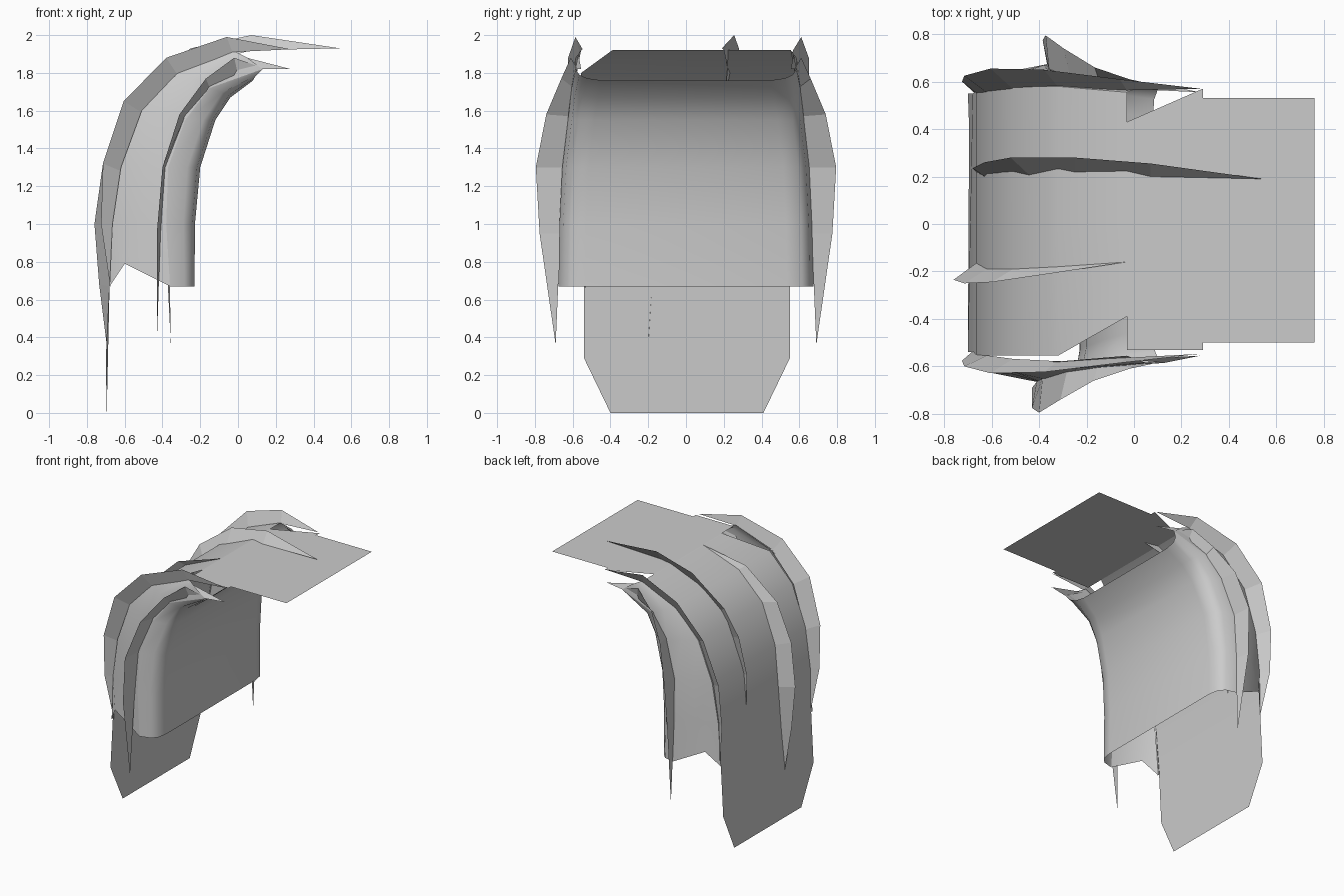
import bpy, math

if "Cube" in bpy.data.objects:
    bpy.data.objects.remove(bpy.data.objects["Cube"])


def make(name, verts, faces, smooth=None):
    me = bpy.data.meshes.new(name)
    me.from_pydata(verts, [], faces)
    me.update()
    ob = bpy.data.objects.new(name, me)
    bpy.context.collection.objects.link(ob)
    if smooth:
        bpy.ops.object.select_all(action='DESELECT')
        ob.select_set(True)
        bpy.context.view_layer.objects.active = ob
        bpy.ops.object.shade_smooth_by_angle(angle=math.radians(smooth))
    return ob


def loft(name, rows, smooth=None):
    n = len(rows[0])
    faces = [(r * n + c, r * n + c + 1, (r + 1) * n + c + 1, (r + 1) * n + c)
             for r in range(len(rows) - 1) for c in range(n - 1)]
    return make(name, [p for row in rows for p in row], faces, smooth)


# shared side profiles (x, z), from bottom to top
outer = [(-.68, .67), (-.665, 1), (-.62, 1.3), (-.51, 1.6), (-.32, 1.8), (-.03, 1.92)]
inner = [(-.23, .67), (-.228, 1), (-.2, 1.3), (-.12, 1.55), (-.04, 1.67), (.08, 1.76)]
rim = [(-.36, .67), (-.38, 1), (-.37, 1.3), (-.28, 1.55), (-.15, 1.72), (.13, 1.82)]
width = [.675, .67, .655, .625, .605, .585]
outer_w = [.55, .56, .57, .58, .58, .555]

# outer curved shell, with one clipped corner at the top
rows = []
for i, ((x, z), w) in enumerate(zip(outer, outer_w)):
    left = -.39 if i == 5 else -.555
    rows.append([(x, left, z), (x, 0, z), (x, w, z)])
loft("outer_shell", rows, 40)

# hanging back panel and flat top panel
make("back_panel", [(-.695, -.4, 0), (-.695, .41, 0), (-.7, .55, .29), (-.68, .55, .67),
                    (-.68, -.54, .67), (-.7, -.54, .29)], [range(6)], 40)
make("top_panel", [(-.03, -.53, 1.92), (.29, -.53, 1.92), (.29, -.5, 1.92), (.76, -.5, 1.92),
                   (.76, .53, 1.92), (.29, .53, 1.92), (.29, .57, 1.92), (-.03, .43, 1.92)],
     [range(8)])

# inner curved shell with rounded side corners
rows = []
for (x, z), (rx, rz), w in zip(inner, rim, width):
    half = [(x, w - .14, z), (x + (rx - x) * .1, w - .06, z + (rz - z) * .2),
            (x + (rx - x) * .4, w - .02, z + (rz - z) * .5), (rx, w, rz)]
    rows.append([(a, -b, c) for a, b, c in reversed(half)] + half)
loft("inner_shell", rows, 50)

# side walls joining the two shells, with a small tip at the top
for s, side in ((-1, "front"), (1, "rear")):
    rows = []
    for i in range(6):
        (ox, oz), (rx, rz) = outer[i], rim[i]
        mid = (-.6, .79) if i == 0 else ((ox + rx) / 2, (oz + rz) / 2 + .01)
        ym = (width[i] + outer_w[i]) / 2 + .015
        rows.append([(rx, s * width[i], rz), (mid[0], s * ym, mid[1]), (ox, s * outer_w[i], oz)])
    loft(side + "_side_wall", rows, 50)
    make(side + "_side_tip", [(-.03, s * .57, 1.9), (.13, s * .585, 1.82), (.28, s * .555, 1.82)],
         [(0, 1, 2)])


def fin(name, crest, base):
    # crest and base share both pointed ends
    n = len(crest)
    v = crest + base
    f = [(0, 1, n)] + [(i, i + 1, n + i, n + i - 1) for i in range(1, n - 2)]
    f.append((n - 2, n - 1, 2 * n - 3))
    return make(name, v, f)


# fins along both edges of the outer shell
edge_crest = [(-.675, .555, .66), (-.725, .6, 1), (-.715, .625, 1.32), (-.605, .655, 1.65),
              (-.38, .65, 1.88), (-.06, .61, 1.99), (.28, .57, 1.925)]
edge_base = [(-.66, .56, 1), (-.62, .565, 1.28), (-.51, .58, 1.59), (-.32, .59, 1.79),
             (-.03, .575, 1.91)]
for s, side in ((-1, "front"), (1, "rear")):
    k = .96 if s < 0 else 1
    fin(side + "_edge_fin", [(x, s * y * k, z) for x, y, z in edge_crest],
        [(x, s * y * .98, z) for x, y, z in edge_base])

# two fins on the back of the shell
fin("low_back_fin",
    [(-.695, -.2, .36), (-.735, -.225, .68), (-.76, -.235, 1), (-.715, -.25, 1.32),
     (-.6, -.245, 1.6), (-.36, -.21, 1.83), (-.03, -.16, 1.92)],
    [(-.68, -.18, .67), (-.665, -.165, 1), (-.62, -.19, 1.3), (-.51, -.19, 1.6),
     (-.32, -.18, 1.8)])
fin("high_back_fin",
    [(-.665, .22, .97), (-.68, .235, 1.25), (-.63, .26, 1.53), (-.52, .28, 1.73),
     (-.25, .28, 1.93), (.07, .255, 2), (.54, .19, 1.93)],
    [(-.63, .2, 1.23), (-.55, .22, 1.5), (-.44, .205, 1.67), (-.25, .22, 1.83),
     (.07, .2, 1.92)])

# broad fins standing out from the flanks
flank_crest = [(-.43, .69, .36), (-.43, .775, .95), (-.4, .795, 1.3), (-.31, .74, 1.58),
               (-.17, .66, 1.77), (-.02, .61, 1.88), (.12, .58, 1.83)]
flank_base = [(-.41, .665, .95), (-.385, .645, 1.3), (-.28, .61, 1.57), (-.15, .595, 1.72),
              (.0, .585, 1.79)]
for s, side in ((-1, "front"), (1, "rear")):
    dx = .05 if s > 0 else 0

    def place(pts):
        return [(x + dx * max(0, 1.85 - z), s * y, z) for x, y, z in pts]
    fin(side + "_flank_fin", place(flank_crest), place(flank_base))
